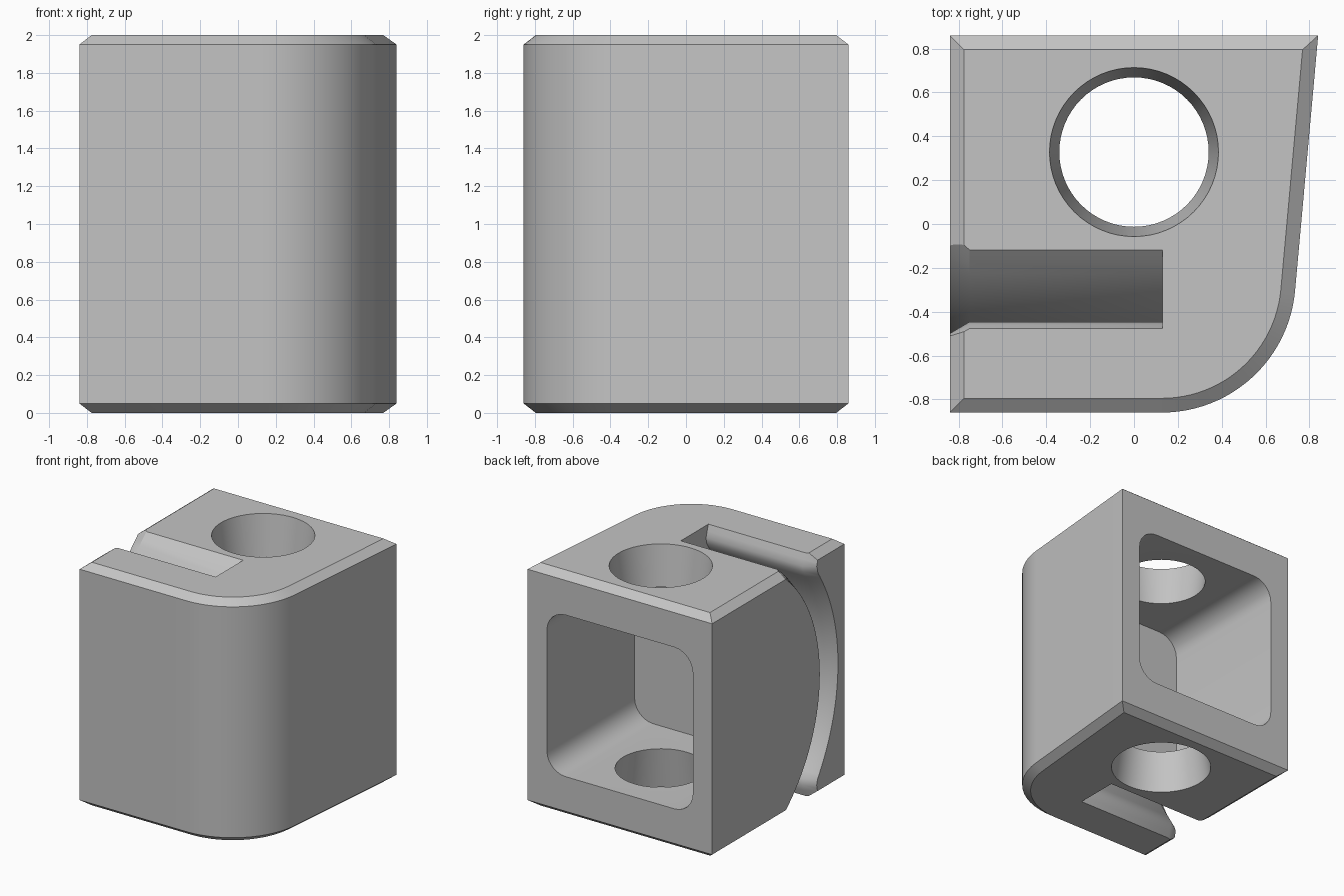
import bpy, bmesh, math

old = bpy.data.objects.get("Cube")
if old:
    bpy.data.objects.remove(old, do_unlink=True)

grey = bpy.data.materials.new("plain_grey")
grey.use_nodes = True
grey.diffuse_color = (0.55, 0.55, 0.55, 1)
grey.node_tree.nodes["Principled BSDF"].inputs["Base Color"].default_value = (0.55, 0.55, 0.55, 1)


def loft(name, rings):
    """Skin a list of equal-length closed rings and cap both ends."""
    bm = bmesh.new()
    loops = [[bm.verts.new(p) for p in ring] for ring in rings]
    for a, b in zip(loops, loops[1:]):
        for i in range(len(a)):
            j = (i + 1) % len(a)
            bm.faces.new((a[i], a[j], b[j], b[i]))
    bm.faces.new(loops[0][::-1])
    bm.faces.new(loops[-1])
    bmesh.ops.recalc_face_normals(bm, faces=bm.faces)
    mesh = bpy.data.meshes.new(name)
    bm.to_mesh(mesh)
    bm.free()
    mesh.materials.append(grey)
    obj = bpy.data.objects.new(name, mesh)
    bpy.context.collection.objects.link(obj)
    return obj


# Body: one slanted side, one large rounded corner, chamfered top and bottom
W, D, H = 0.84, 0.86, 2.0
TILT = math.radians(5.2)


def plan(inset, z):
    r = 0.61
    cx, cy = 0.127, -D + r
    back = D - inset
    right = W - inset / math.cos(TILT) - inset * math.tan(TILT)
    pts = [(-W + inset, -D + inset)]
    for i in range(25):
        a = -math.pi / 2 + (math.pi / 2 - TILT) * i / 24
        pts.append((cx + (r - inset) * math.cos(a), cy + (r - inset) * math.sin(a)))
    pts += [(right, back), (-W + inset, back)]
    return [(x, y, z) for x, y in pts]


body = loft("block_body", [plan(0.065, 0), plan(0, 0.05), plan(0, H - 0.05), plan(0.065, H)])


# Round hole: tapers inwards from both ends
def circle(r, z, n=64):
    return [(r * math.cos(math.tau * i / n), 0.328 + r * math.sin(math.tau * i / n), z)
            for i in range(n)]


hole = loft("hole_cutter", [circle(0.392, -0.05), circle(0.34, 0.34),
                            circle(0.34, 1.66), circle(0.392, H + 0.05)])


# Rear pocket: rounded square
def rounded_square(y, half=0.665, r=0.17, steps=6):
    pts = []
    for k in range(4):
        corner = math.pi / 4 + k * math.pi / 2
        cx = math.copysign(half - r, math.cos(corner))
        cz = math.copysign(half - r, math.sin(corner))
        for i in range(steps + 1):
            a = (k + i / steps) * math.pi / 2
            pts.append((cx + r * math.cos(a), y, 1 + cz + r * math.sin(a)))
    return pts


pocket = loft("pocket_cutter", [rounded_square(-0.28), rounded_square(1.0)])


# Curved side slot: bowed along the height, flared at its mouth, eased lips
def slot_section(x, flare):
    yc, n = 0.706, 42
    heights = [-1.05 + 2.1 * i / n for i in range(n + 1)]
    near, far = [], []
    for h in heights:
        near.append((x, yc - math.sqrt((1.296 - flare) ** 2 - h * h), 1 + h))
        arc = yc - math.sqrt((1.432 + flare) ** 2 - h * h)
        lip = -0.43 - flare - (abs(h) - 0.87) * 0.35
        soft = 0.5 * (arc + lip - math.hypot(arc - lip, 0.03))
        far.append((x, soft, 1 + h))
    return near + far[::-1]


slot = loft("slot_cutter", [slot_section(0.13, 0), slot_section(-0.75, 0),
                            slot_section(-0.93, 0.10)])

# Cut the openings and finish the shading
bpy.ops.object.select_all(action="DESELECT")
bpy.context.view_layer.objects.active = body
body.select_set(True)
for cutter in (hole, pocket, slot):
    cutter.hide_render = True
    mod = body.modifiers.new(cutter.name, "BOOLEAN")
    mod.operation = "DIFFERENCE"
    mod.solver = "EXACT"
    mod.object = cutter
    bpy.ops.object.modifier_apply(modifier=mod.name)
    bpy.data.objects.remove(cutter, do_unlink=True)
bpy.ops.object.shade_smooth_by_angle(angle=math.radians(30))
